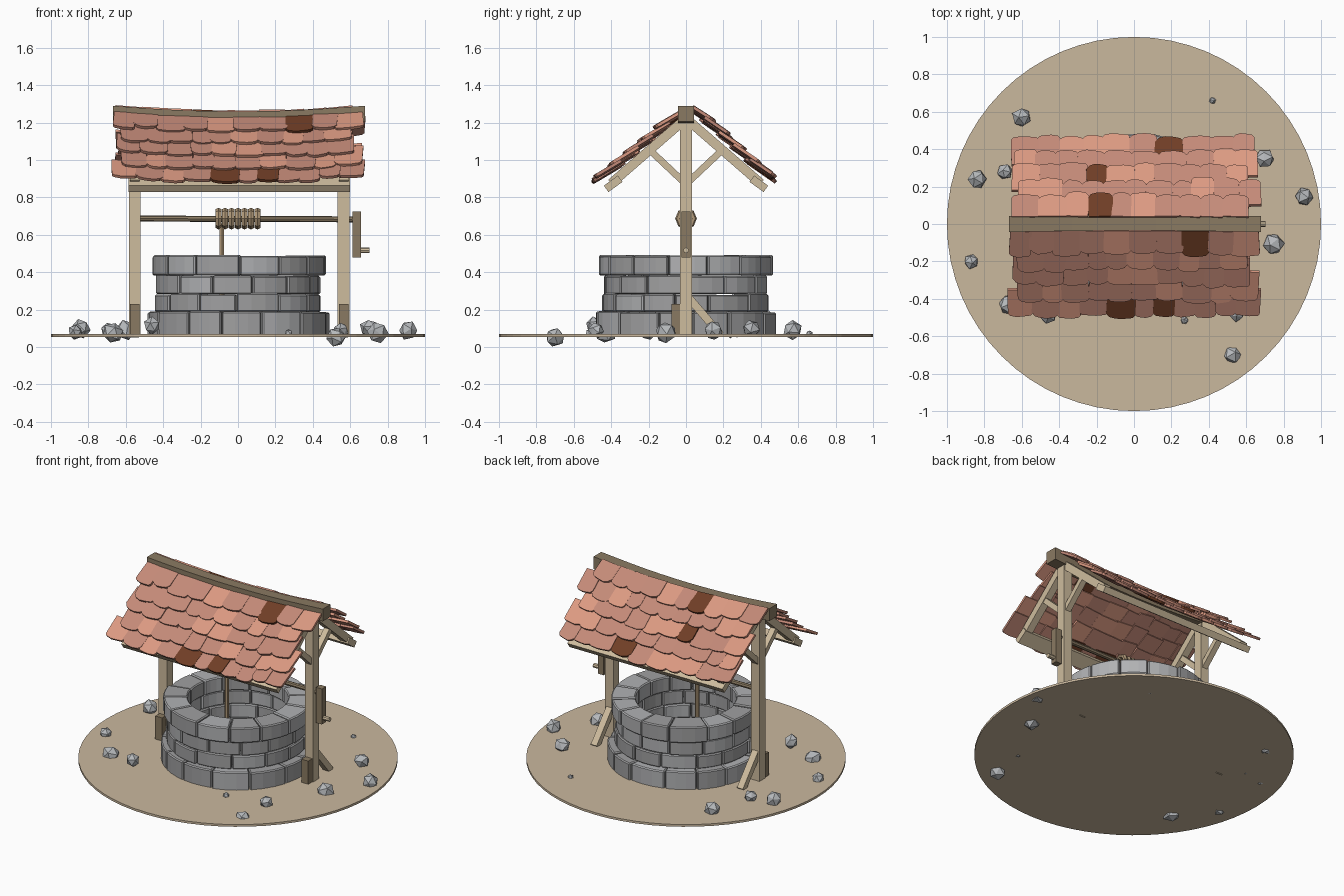
import bpy, bmesh, math, random
from mathutils import Vector, Matrix

if "Cube" in bpy.data.objects:
    bpy.data.objects.remove(bpy.data.objects["Cube"])
random.seed(7)
R = random.uniform


def mat(name, r, g, b):
    m = bpy.data.materials.new(name)
    lin = lambda c: c / 12.92 if c <= 0.04045 else ((c + 0.055) / 1.055) ** 2.4
    m.diffuse_color = (lin(r / 255), lin(g / 255), lin(b / 255), 1)
    m.use_nodes = True
    m.node_tree.nodes["Principled BSDF"].inputs["Base Color"].default_value = m.diffuse_color
    return m


SAND = mat("sand", 202, 184, 158)
STONE = mat("stone grey", 160, 160, 161)
STONE_L = mat("stone light", 177, 178, 180)
ROCK = mat("rock grey", 182, 185, 188)
WOOD = mat("pale wood", 206, 188, 158)
DARK = mat("weathered wood", 138, 122, 98)
ROPE = mat("rope", 176, 152, 120)
TILE = mat("clay tile", 196, 138, 120)
TILE_L = mat("light clay tile", 220, 154, 130)
TILE_D = mat("dark tile", 112, 62, 38)


def finish(name, bm, *mats):
    bmesh.ops.recalc_face_normals(bm, faces=bm.faces)
    me = bpy.data.meshes.new(name)
    bm.to_mesh(me)
    bm.free()
    for m in mats:
        me.materials.append(m)
    ob = bpy.data.objects.new(name, me)
    bpy.context.collection.objects.link(ob)
    return ob


def box(name, lo, hi, m):
    bm = bmesh.new()
    bmesh.ops.create_cube(bm, size=1)
    for v in bm.verts:
        v.co = [(a + b) / 2 + c * (b - a) for a, b, c in zip(lo, hi, v.co)]
    return finish(name, bm, m)


def plank(name, x, p, q, wx, t, m):
    """Timber lying in the y-z plane from p to q, wx wide along x, t thick."""
    p, q = Vector((x, *p)), Vector((x, *q))
    d = (q - p).normalized()
    n = Vector((1, 0, 0)).cross(d)
    bm = bmesh.new()
    bmesh.ops.create_cube(bm, size=1)
    for v in bm.verts:
        c = v.co.copy()
        v.co = (p + q) / 2 + Vector((c.x * wx, 0, 0)) + n * c.y * t + d * c.z * (q - p).length
    return finish(name, bm, m)


def rod(name, p, q, r, m, sides=8):
    p, q = Vector(p), Vector(q)
    bm = bmesh.new()
    M = Matrix.Translation((p + q) / 2) @ (q - p).to_track_quat('Z', 'Y').to_matrix().to_4x4()
    bmesh.ops.create_cone(bm, cap_ends=True, segments=sides, radius1=r, radius2=r,
                          depth=(q - p).length, matrix=M)
    return finish(name, bm, m)


# ground disc
rod("ground_disc", (0, 0, 0.055), (0, 0, 0.07), 1.0, SAND, 64)


# stone courses of the well wall
def course(name, z0, z1, ro, ri, n, phase):
    bm = bmesh.new()
    cuts = [phase + 2 * math.pi * (i + R(-0.16, 0.16)) / n for i in range(n)]
    for i in range(n):
        a0 = cuts[i] + 0.006
        a1 = (cuts[i + 1] if i < n - 1 else cuts[0] + 2 * math.pi) - 0.006
        dr, dz = R(-0.008, 0.008), R(-0.006, 0.004)
        mi = 1 if random.random() < 0.3 else 0
        secs = []
        for k in range(4):
            a = a0 + (a1 - a0) * k / 3
            secs.append([bm.verts.new((r * math.cos(a), r * math.sin(a), z)) for r, z in
                         ((ri, z0), (ro + dr, z0), (ro + dr, z1 + dz), (ri, z1 + dz))])
        fs = [bm.faces.new(secs[0]), bm.faces.new(secs[3])]
        for s, t in zip(secs, secs[1:]):
            fs += [bm.faces.new((s[j], s[(j + 1) % 4], t[(j + 1) % 4], t[j])) for j in range(4)]
        for f in fs:
            f.material_index = mi
    ob = finish(name, bm, STONE, STONE_L)
    b = ob.modifiers.new("bevel", 'BEVEL')
    b.width, b.segments, b.limit_method, b.angle_limit = 0.007, 1, 'ANGLE', math.radians(40)


course("well_base_course", 0.06, 0.19, 0.485, 0.335, 14, 0.1)
course("well_second_course", 0.188, 0.285, 0.445, 0.33, 13, 0.35)
course("well_third_course", 0.283, 0.385, 0.442, 0.33, 13, 0.0)
course("well_rim_course", 0.383, 0.489, 0.463, 0.315, 14, 0.2)

# posts, feet and braces
for side, x in (("left", -0.552), ("right", 0.565)):
    box(side + "_post", (x - 0.032, -0.032, 0.06), (x + 0.032, 0.032, 1.22), WOOD)
    box(side + "_post_foot", (x - 0.026, -0.078, 0.06), (x + 0.026, -0.03, 0.23), DARK)
    plank(side + "_back_brace", x, (0.01, 0.27), (0.185, 0.065), 0.045, 0.042, WOOD)
    for tag, s in (("front", -1), ("back", 1)):
        plank(f"{side}_{tag}_rafter", x, (s * 0.02, 1.205), (s * 0.40, 0.875), 0.05, 0.05, WOOD)
        plank(f"{side}_{tag}_strut", x, (s * 0.015, 0.885), (s * 0.185, 1.045), 0.04, 0.036, WOOD)

# eave purlins, tilted with the roof
for tag, s in (("front", -1), ("back", 1)):
    plank(tag + "_eave_beam", 0.007, (s * 0.352, 0.9), (s * 0.427, 0.846), 1.185, 0.042, WOOD)


def sag(x):
    return -0.03 * max(0, 1 - (x / 0.66) ** 2)


# sagging ridge beam
bm = bmesh.new()
prev = None
for i in range(13):
    x = -0.667 + 1.345 * i / 12
    w = 0.043 - 0.008 * math.sin(math.pi * i / 12)
    ring = [bm.verts.new((x, y, z + sag(x))) for y, z in
            ((-w, 1.205), (w, 1.205), (w, 1.29), (-w, 1.29))]
    if prev:
        for j in range(4):
            bm.faces.new((prev[j], prev[(j + 1) % 4], ring[(j + 1) % 4], ring[j]))
    if i in (0, 12):
        bm.faces.new(ring)
    prev = ring
finish("ridge_beam", bm, DARK)


# overlapping roof tiles with chipped lower corners
def roof(name, s, z_top, ang, dark):
    d = Vector((0, s * math.cos(ang), -math.sin(ang)))
    n = Vector((0, s * math.sin(ang), math.cos(ang)))
    top = Vector((0, s * 0.03, z_top))
    bm = bmesh.new()
    for row in range(5):
        x = -0.655 + (0.03 if row % 2 else 0) + R(-0.015, 0.015)
        while x < 0.6:
            w = min(R(0.1, 0.15), 0.67 - x)
            cx, end = x + w / 2, 0.135 + 0.106 * row + R(-0.014, 0.014)
            L = min(R(0.155, 0.185), end + 0.01)
            c, lift, rot = R(0.014, 0.03), R(0, 0.008), R(-0.06, 0.06)
            h = w / 2 + 0.004
            prof = [(-h, -L), (h, -L), (h, -c), (h - c * 0.6, -c * 0.3), (h * 0.2, 0),
                    (-h * 0.3, R(-0.004, 0.004)), (-h + c * 0.7, -c * 0.35), (-h, -c * 1.2)]
            vs = []
            for t in (0, 0.017):
                for u, v in prof:
                    px = cx + u - v * rot
                    up = 0.006 + lift + 0.024 * (1 + v / L) + t
                    p = top + d * (end + v + u * rot) + n * up
                    vs.append(bm.verts.new((px, p.y, p.z + sag(px))))
            k = len(prof)
            fs = [bm.faces.new(vs[:k]), bm.faces.new(vs[k:])]
            fs += [bm.faces.new((vs[j], vs[(j + 1) % k], vs[k + (j + 1) % k], vs[k + j]))
                   for j in range(k)]
            mi = 1 if random.random() < 0.25 else 0
            if any(r == row and x <= dx < x + w for r, dx in dark):
                mi = 2
            for f in fs:
                f.material_index = mi
            x += w
    finish(name, bm, TILE, TILE_L, TILE_D)


roof("front_roof_tiles", -1, 1.232, math.radians(39), [(0, 0.27), (4, -0.07), (4, 0.15)])
roof("back_roof_tiles", 1, 1.268, math.radians(42.5), [(4, 0.22), (2, -0.25), (0, -0.23)])

# windlass axle, rope and crank
rod("windlass_axle", (-0.54, 0, 0.687), (0.63, 0, 0.683), 0.016, DARK)
bm = bmesh.new()
for i in range(7):
    cx, rings = -0.104 + i * 0.0347, []
    for a in range(8):
        t = math.pi * a / 4
        rings.append([])
        for b in range(6):
            q = math.pi * b / 3
            r = 0.042 + 0.016 * math.cos(q)
            rings[-1].append(bm.verts.new((cx + 0.018 * math.sin(q), r * math.cos(t),
                                           0.687 + r * math.sin(t))))
    for a in range(8):
        for b in range(6):
            A, B = rings[a], rings[(a + 1) % 8]
            bm.faces.new((A[b], A[(b + 1) % 6], B[(b + 1) % 6], B[b]))
finish("rope_coil", bm, ROPE)
rod("hanging_rope", (-0.086, 0, 0.25), (-0.086, 0, 0.66), 0.014, ROPE, 6)
box("crank_arm", (0.613, -0.023, 0.48), (0.657, 0.023, 0.725), DARK)
rod("crank_handle", (0.65, 0, 0.517), (0.703, 0, 0.517), 0.015, WOOD)

# scattered rocks
rocks = [(-.6, .57, .09, .053), (-.84, .24, .1, .053), (-.69, .28, .09, .045), (-.87, -.2, .08, .042),
         (-.67, -.43, .075, .058), (-.46, -.49, .115, .047), (.27, -.515, .075, .022),
         (.55, -.48, .09, .043), (.525, -.7, .052, .052), (.745, -.11, .078, .06),
         (.91, .145, .088, .053), (.7, .35, .1, .05), (.42, .66, .07, .02)]
for i, (x, y, z, r) in enumerate(rocks):
    bm = bmesh.new()
    bmesh.ops.create_icosphere(bm, subdivisions=1, radius=r)
    spin = Matrix.Rotation(R(0, 6), 3, 'Z') @ Matrix.Rotation(R(0, 6), 3, 'X')
    for v in bm.verts:
        v.co = Vector((x, y, z)) + spin @ v.co * R(0.9, 1.08)
        v.co.z = max(v.co.z, 0)
    finish(f"rock_{i + 1}", bm, ROCK)
